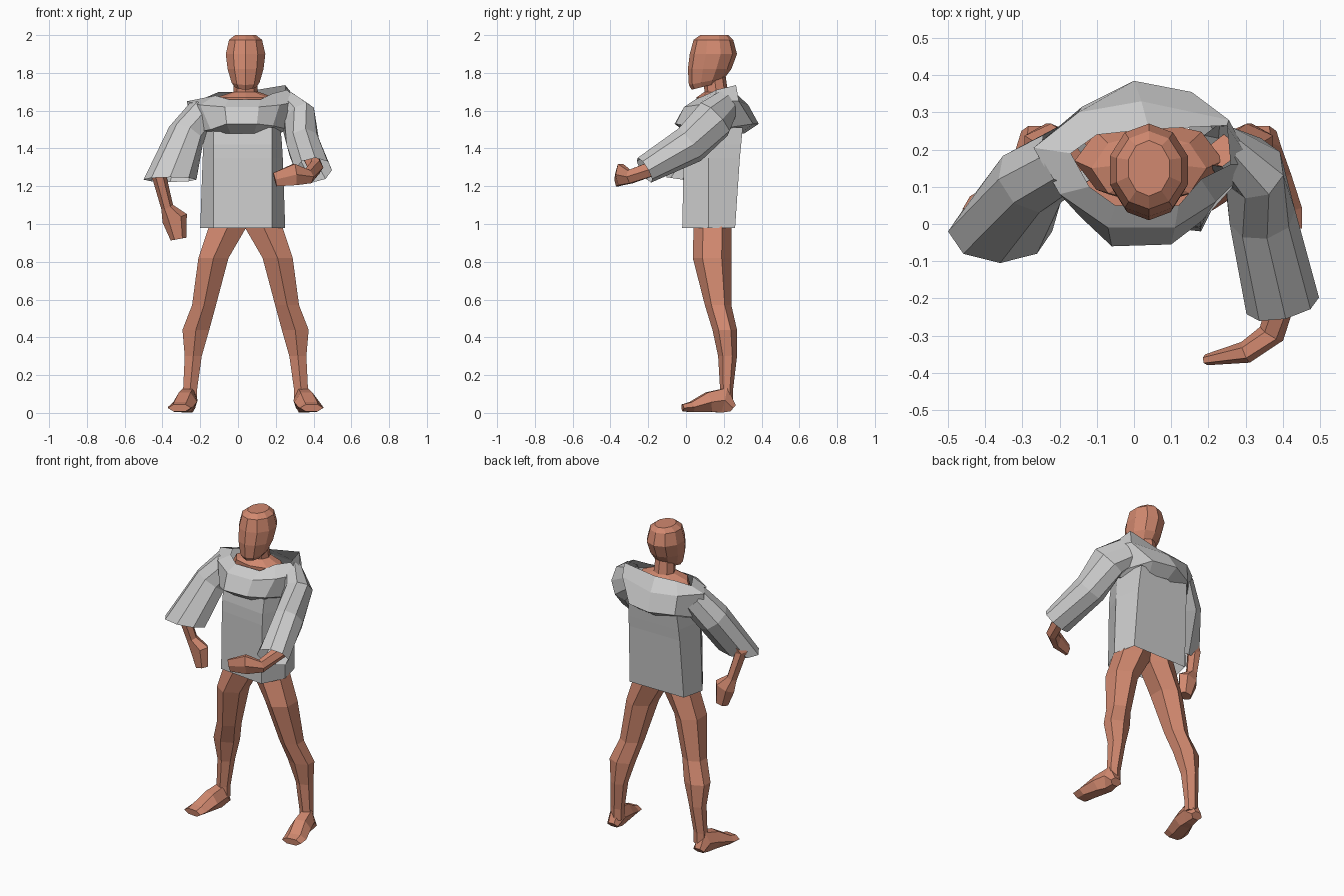
import bpy, bmesh, math
from mathutils import Vector

skin = bpy.data.materials.new("skin")
skin.diffuse_color = (0.64, 0.25, 0.16, 1)
MID = 0.04  # x of the body's centre line


def loft(name, rings, mat=None, caps=True):
    """Bridge equal-sized rings of points with flat quads."""
    bm = bmesh.new()
    rows = [[bm.verts.new(p) for p in ring] for ring in rings]
    n = len(rows[0])
    for a, b in zip(rows, rows[1:]):
        for i in range(n):
            j = (i + 1) % n
            bm.faces.new((a[i], a[j], b[j], b[i]))
    if caps:
        bm.faces.new(rows[0])
        bm.faces.new(rows[-1])
    bmesh.ops.recalc_face_normals(bm, faces=bm.faces)
    me = bpy.data.meshes.new(name)
    bm.to_mesh(me)
    bm.free()
    ob = bpy.data.objects.new(name, me)
    bpy.context.collection.objects.link(ob)
    if mat:
        me.materials.append(mat)
    return ob


def oval(n, x, y, z, rx, ry, tilt=0.0):
    """Level ring with a vertex at the front; tilt raises its back."""
    out = []
    for i in range(n):
        a = 2 * math.pi * i / n - math.pi / 2
        dy = ry * math.sin(a)
        out.append((x + rx * math.cos(a), y + dy, z + tilt * dy))
    return out


def limb(name, path, n, ref, mat=None, caps=True, end=None):
    """Tube through (x, y, z, side radius, up radius) stations; end sets the last ring's facing."""
    pts = [Vector(p[:3]) for p in path]
    rings = []
    for i, p in enumerate(path):
        t = (pts[min(i + 1, len(pts) - 1)] - pts[max(i - 1, 0)]).normalized()
        if end and i == len(path) - 1:
            t = Vector(end)
        side = t.cross(Vector(ref)).normalized()
        up = side.cross(t)
        rings.append([pts[i] + side * p[3] * math.cos(2 * math.pi * k / n)
                      + up * p[4] * math.sin(2 * math.pi * k / n) for k in range(n)])
    return loft(name, rings, mat, caps)


Y, Z = (0, 1, 0), (0, 0, 1)

# Head: (z, y, rx, ry, tilt)
head = [(1.73, 0.105, 0.06, 0.075, 0.25), (1.755, 0.11, 0.078, 0.095, 0.2),
        (1.82, 0.125, 0.10, 0.115, 0), (1.90, 0.145, 0.11, 0.125, 0),
        (1.975, 0.145, 0.092, 0.105, 0), (2.0, 0.15, 0.058, 0.075, 0)]
loft("head", [oval(10, MID, y, z, rx, ry, k) for z, y, rx, ry, k in head], skin)

# Neck and shoulders
neck = [(1.40, 0.15, 0.15, 0.10), (1.60, 0.17, 0.20, 0.11), (1.67, 0.15, 0.155, 0.095),
        (1.70, 0.16, 0.065, 0.062), (1.78, 0.15, 0.06, 0.06)]
loft("neck_and_shoulders", [oval(8, MID, y, z, rx, ry) for z, y, rx, ry in neck], skin)

# Legs and feet, mirrored about the centre line
leg = [(1.04, 0.08, 0.14, 0.11, 0.10), (0.98, 0.097, 0.14, 0.115, 0.10),
       (0.82, 0.17, 0.138, 0.092, 0.102), (0.57, 0.22, 0.17, 0.073, 0.07),
       (0.44, 0.263, 0.205, 0.082, 0.065), (0.30, 0.277, 0.22, 0.052, 0.05),
       (0.13, 0.293, 0.215, 0.043, 0.035), (0.06, 0.293, 0.215, 0.043, 0.035)]
foot = [(0.305, 0.25, 0.025, 0.038, 0.025), (0.305, 0.20, 0.067, 0.052, 0.078),
        (0.32, 0.12, 0.057, 0.064, 0.06), (0.345, 0.03, 0.031, 0.068, 0.031),
        (0.35, -0.018, 0.026, 0.062, 0.022)]
for s, tag in ((-1, "right"), (1, "left")):
    loft(tag + "_leg", [oval(6, MID + s * x, y, z, rx, ry) for z, x, y, rx, ry in leg], skin)
    limb(tag + "_foot", [(MID + s * x, y, z, a, b) for x, y, z, a, b in foot], 6, Z, skin)

# Arms with hands
limb("left_arm", [(0.25, 0.20, 1.60, 0.06, 0.06), (0.345, 0.08, 1.44, 0.045, 0.05),
                  (0.41, -0.16, 1.30, 0.042, 0.045), (0.37, -0.295, 1.25, 0.036, 0.04),
                  (0.30, -0.345, 1.262, 0.03, 0.065), (0.195, -0.365, 1.235, 0.015, 0.042)],
     6, Z, skin)
limb("right_arm", [(-0.18, 0.18, 1.57, 0.06, 0.06), (-0.32, 0.09, 1.40, 0.05, 0.05),
                   (-0.42, 0.04, 1.26, 0.042, 0.04), (-0.375, 0.07, 1.09, 0.033, 0.035),
                   (-0.335, 0.085, 1.03, 0.068, 0.045), (-0.315, 0.085, 0.92, 0.042, 0.035)],
     6, Y, skin)

# Tunic skirt: (z, front y, back y, half width)
rings = []
for z, f, b, w in ((0.98, -0.02, 0.26, 0.225), (1.35, -0.012, 0.285, 0.212),
                   (1.42, -0.008, 0.292, 0.208), (1.51, 0.008, 0.30, 0.20)):
    c = 0.025
    rings.append([(c - 0.155, f + 0.035, z), (c + 0.155, f, z), (c + w, 0.12, z),
                  (c + w * 0.85, b, z), (c - w * 0.85, b, z), (c - w, 0.12, z)])
loft("tunic_skirt", rings, caps=False)

# Draped top: rings run from front, round its left side, to the back
collar = [(-0.05, 0.05, 1.66), (0.12, 0.05, 1.66), (0.18, 0.12, 1.69), (0.26, 0.16, 1.71),
          (0.25, 0.265, 1.735), (0.04, 0.255, 1.70), (-0.10, 0.24, 1.70), (-0.17, 0.19, 1.67),
          (-0.12, 0.10, 1.68)]
chest = [(-0.07, -0.01, 1.62), (0.11, -0.01, 1.62), (0.22, 0.06, 1.63), (0.32, 0.16, 1.65),
         (0.255, 0.28, 1.65), (0.02, 0.33, 1.63), (-0.15, 0.30, 1.64), (-0.27, 0.205, 1.65),
         (-0.20, 0.08, 1.63)]
hem = [(-0.06, -0.06, 1.53), (0.10, -0.055, 1.53), (0.185, 0.01, 1.52), (0.27, 0.15, 1.50),
       (0.155, 0.355, 1.53), (0.0, 0.385, 1.53), (-0.14, 0.315, 1.52), (-0.25, 0.18, 1.48),
       (-0.145, 0.02, 1.50)]
under = [(0.03 + (x - 0.03) * 0.78, 0.15 + (y - 0.15) * 0.68, 1.48) for x, y, z in hem]
loft("draped_top", [under, hem, chest, collar], caps=False)

# Wide open sleeves
limb("left_sleeve", [(0.23, 0.21, 1.63, 0.06, 0.09), (0.32, 0.15, 1.555, 0.085, 0.12),
                     (0.345, 0.02, 1.42, 0.09, 0.105), (0.40, -0.22, 1.285, 0.10, 0.075)],
     8, Z, caps=False)
limb("right_sleeve", [(-0.18, 0.18, 1.59, 0.09, 0.09), (-0.275, 0.12, 1.47, 0.10, 0.10),
                      (-0.36, -0.02, 1.235, 0.14, 0.085)], 8, Y, caps=False,
     end=(0, -0.15, -1))
